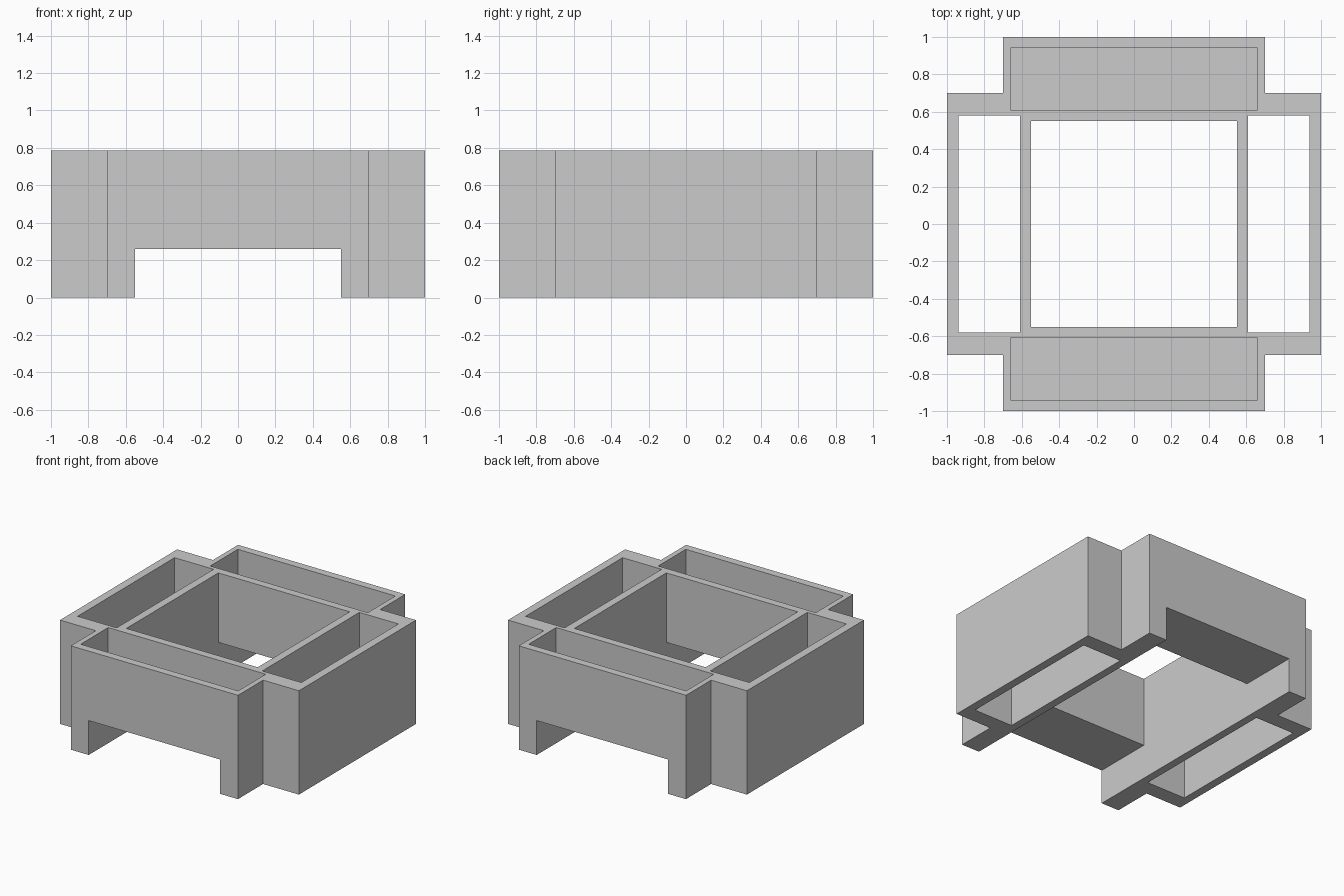
import bpy

cube = bpy.data.objects.get("Cube")
if cube:
    bpy.data.objects.remove(cube, do_unlink=True)

HEIGHT = 0.786
ARCH = 0.26      # height of the passage under the body
FLOOR = 0.32     # floor level of the front and back trays

grey = bpy.data.materials.new("plain grey")
grey.use_nodes = True
colour = (0.6, 0.6, 0.6, 1)
grey.diffuse_color = colour
grey.node_tree.nodes["Principled BSDF"].inputs["Base Color"].default_value = colour


def box(name, low, high):
    """Axis-aligned box between two opposite corners."""
    bpy.ops.mesh.primitive_cube_add(size=1)
    obj = bpy.context.object
    obj.name = name
    for v in obj.data.vertices:
        v.co = [a if c < 0 else b for c, a, b in zip(v.co, low, high)]
    obj.data.materials.append(grey)
    return obj


def combine(target, tool, operation):
    """Apply an exact boolean and discard the tool."""
    mod = target.modifiers.new(operation.title(), "BOOLEAN")
    mod.operation = operation
    mod.solver = "EXACT"
    mod.object = tool
    bpy.context.view_layer.objects.active = target
    bpy.ops.object.modifier_apply(modifier=mod.name)
    bpy.data.objects.remove(tool, do_unlink=True)


# Cross-shaped outer body
body = box("compartment_body", (-1, -0.7, 0), (1, 0.7, HEIGHT))
combine(body, box("long_arm", (-0.7, -1, 0), (0.7, 1, HEIGHT)), "UNION")

# Central well and the passage running front to back
combine(body, box("well_cutter", (-0.55, -0.55, -1), (0.55, 0.55, 2)), "DIFFERENCE")
combine(body, box("passage_cutter", (-0.55, -2, -1), (0.55, 2, ARCH)), "DIFFERENCE")

for s in (-1, 1):
    # Open side slot
    x0, x1 = sorted((s * 0.61, s * 0.937))
    combine(body, box("slot_cutter", (x0, -0.58, -1), (x1, 0.58, 2)), "DIFFERENCE")
    # Closed front or back tray
    y0, y1 = sorted((s * 0.61, s * 0.94))
    combine(body, box("tray_cutter", (-0.66, y0, FLOOR), (0.66, y1, 2)), "DIFFERENCE")
